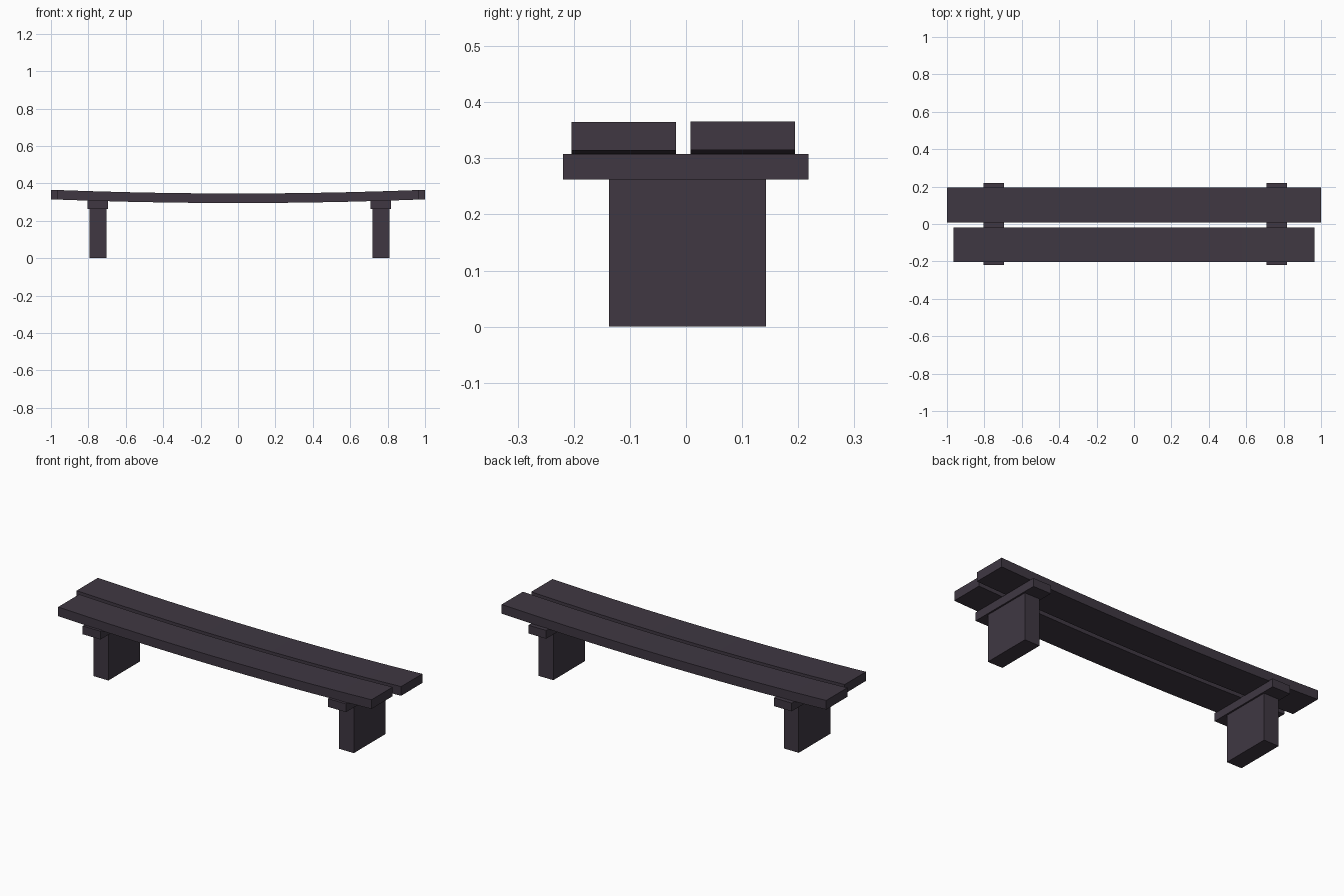
import bpy
import bmesh

cube = bpy.data.objects.get("Cube")
if cube:
    bpy.data.objects.remove(cube, do_unlink=True)

wood = bpy.data.materials.new("dark_wood")
wood.use_nodes = True
COLOUR = (0.05, 0.039, 0.055, 1)
wood.diffuse_color = COLOUR
wood.node_tree.nodes["Principled BSDF"].inputs["Base Color"].default_value = COLOUR

SEAT_LOW = 0.295     # underside of the seat at its middle
SEAT_THICK = 0.051
SAG = 0.02           # rise of the seat from the middle to x = 1


def add_object(name, bm):
    bmesh.ops.recalc_face_normals(bm, faces=bm.faces)
    mesh = bpy.data.meshes.new(name)
    bm.to_mesh(mesh)
    bm.free()
    mesh.materials.append(wood)
    obj = bpy.data.objects.new(name, mesh)
    bpy.context.collection.objects.link(obj)


def add_box(name, x, y, z):
    """Box spanning the given (low, high) ranges."""
    bm = bmesh.new()
    bmesh.ops.create_cube(bm, size=1)
    for v in bm.verts:
        v.co = [lo + (c + 0.5) * (hi - lo) for c, (lo, hi) in zip(v.co, (x, y, z))]
    add_object(name, bm)


def add_plank(name, half_length, y, segments=10):
    """Sagging plank: a side profile swept across the seat depth."""
    xs = [half_length * (2 * i / segments - 1) for i in range(segments + 1)]
    low = [(x, SEAT_LOW + SAG * x * x) for x in xs]
    high = [(x, z + SEAT_THICK) for x, z in reversed(low)]
    bm = bmesh.new()
    rings = [[bm.verts.new((x, side, z)) for x, z in low + high] for side in y]
    count = len(rings[0])
    for i in range(count):
        j = (i + 1) % count
        bm.faces.new((rings[0][i], rings[0][j], rings[1][j], rings[1][i]))
    # Side faces, one per segment
    for ring in rings:
        for i in range(segments):
            bm.faces.new((ring[i], ring[i + 1], ring[count - 2 - i], ring[count - 1 - i]))
    add_object(name, bm)


# Supports: a block leg with a wider crosspiece on top
for side, x in (("right", -0.749), ("left", 0.764)):
    add_box(side + "_leg", (x - 0.046, x + 0.046), (-0.137, 0.143), (0, 0.264))
    add_box(side + "_crosspiece", (x - 0.055, x + 0.055), (-0.219, 0.218), (0.262, 0.308))

# Seat planks
add_plank("back_plank", 1.0, (0.008, 0.194))
add_plank("front_plank", 0.966, (-0.204, -0.018))
